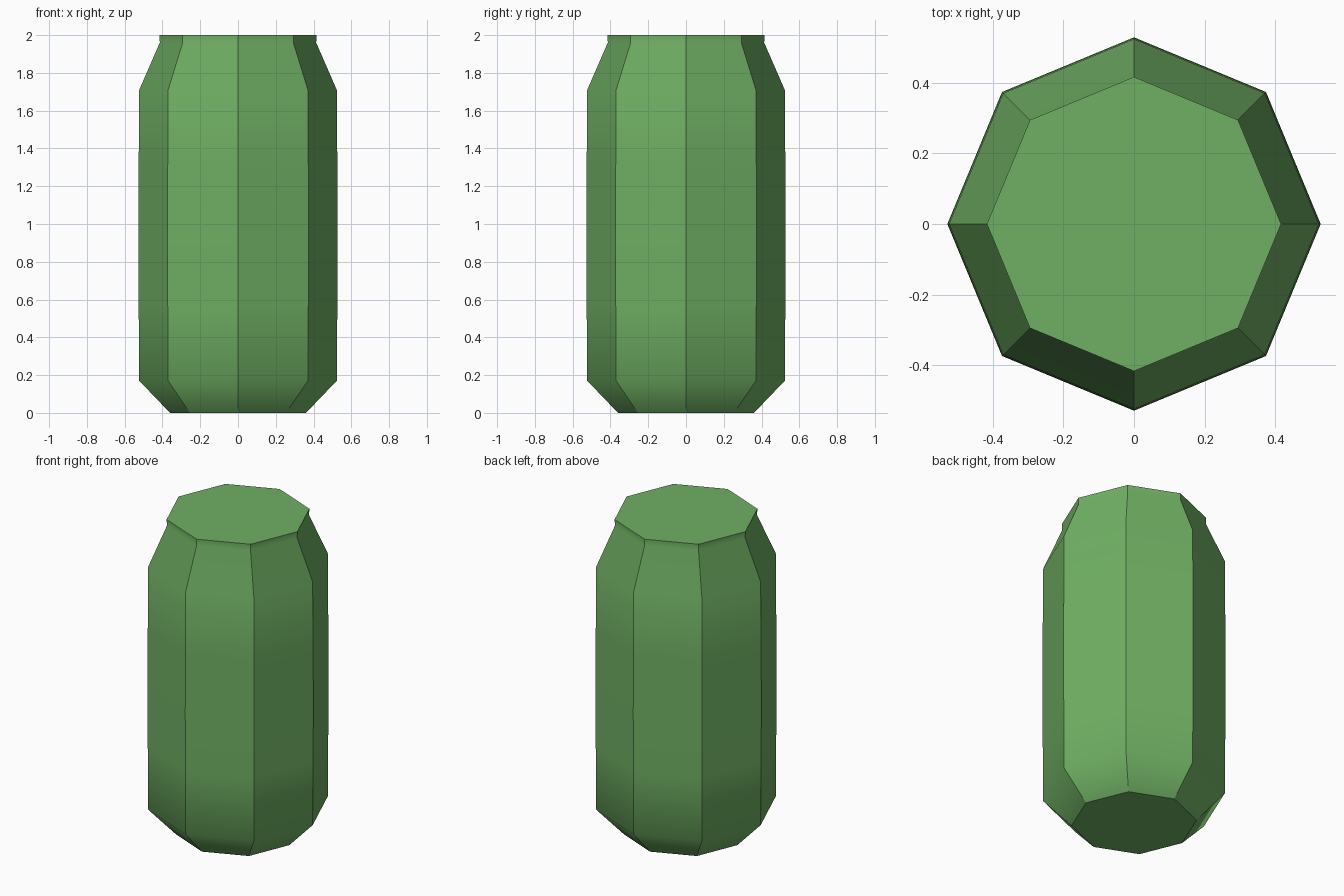
import bpy
import bmesh
from math import cos, sin, pi

cube = bpy.data.objects.get("Cube")
if cube:
    bpy.data.objects.remove(cube, do_unlink=True)

SIDES = 8
# Radius and height up the body: foot, slightly bulging wall, shoulder, rim
PROFILE = [(0.36, 0), (0.523, 0.17), (0.526, 0.57), (0.528, 0.94),
           (0.526, 1.31), (0.523, 1.71), (0.414, 1.96), (0.416, 2)]

# Single green finish
green = bpy.data.materials.new("leaf_green")
green.use_nodes = True
colour = (0.16, 0.43, 0.125, 1)
green.diffuse_color = colour
green.node_tree.nodes["Principled BSDF"].inputs["Base Color"].default_value = colour

# Eight-sided body, corners on the axes
bm = bmesh.new()
rings = []
for radius, height in PROFILE:
    angles = [2 * pi * i / SIDES for i in range(SIDES)]
    rings.append([bm.verts.new((radius * cos(a), radius * sin(a), height)) for a in angles])
for low, high in zip(rings, rings[1:]):
    for i in range(SIDES):
        j = (i + 1) % SIDES
        bm.faces.new((low[i], low[j], high[j], high[i]))

# Flat lid and base
caps = [bm.faces.new(rings[-1]), bm.faces.new(rings[0][::-1])]
bmesh.ops.recalc_face_normals(bm, faces=bm.faces[:])

# Upright edges and cap borders are crisp, the profile flows smoothly
for face in bm.faces:
    face.smooth = face not in caps
for edge in bm.edges:
    a, b = edge.verts
    upright = abs(a.co.z - b.co.z) > 0.001
    edge.smooth = not upright and not any(f in caps for f in edge.link_faces)

mesh = bpy.data.meshes.new("can_body")
bm.to_mesh(mesh)
bm.free()
mesh.materials.append(green)
body = bpy.data.objects.new("can_body", mesh)
bpy.context.collection.objects.link(body)
